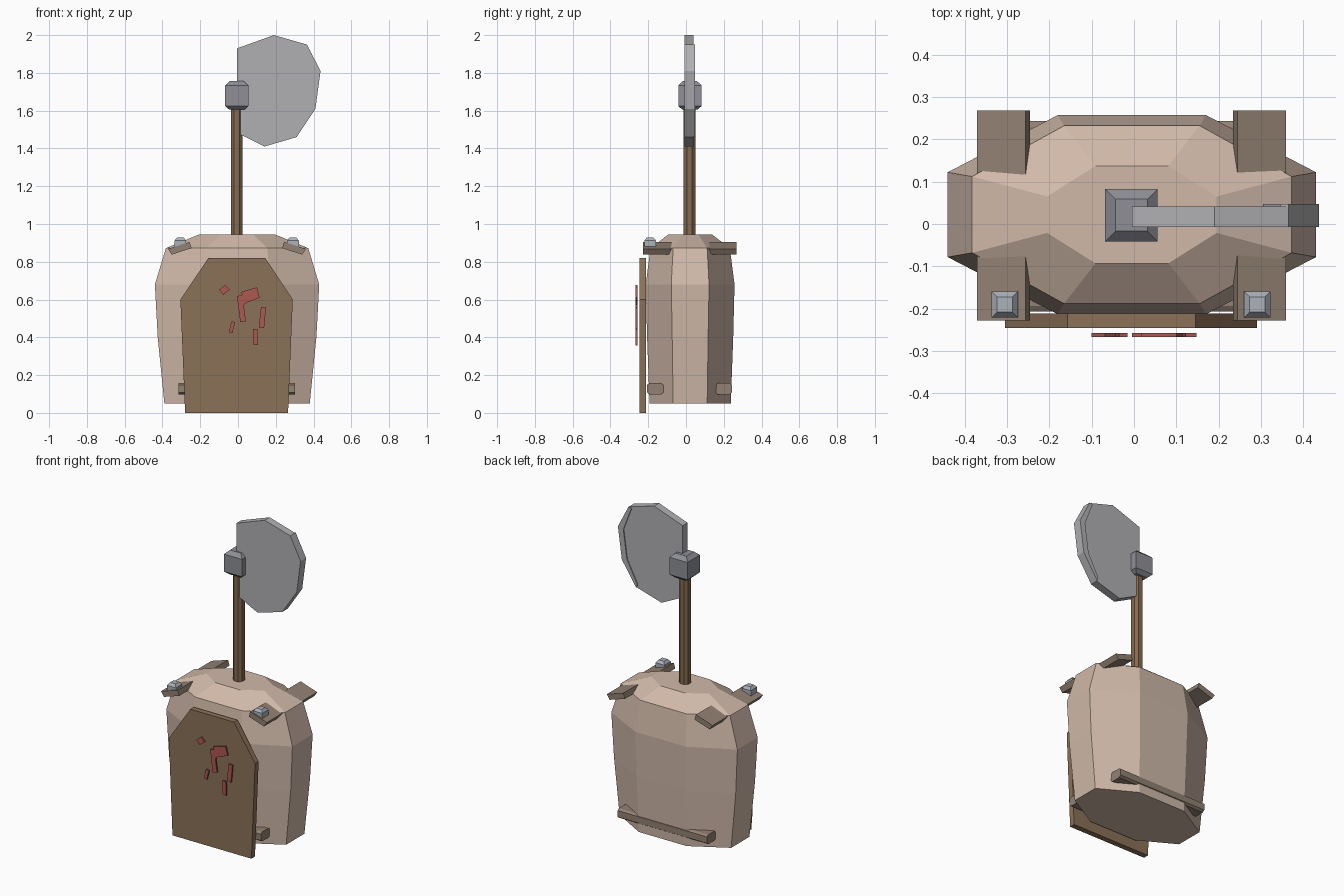
import bpy, bmesh


def material(name, r, g, b):
    m = bpy.data.materials.new(name)
    m.diffuse_color = [((c / 255 + 0.055) / 1.055) ** 2.4 for c in (r, g, b)] + [1]
    return m


TAN = material("tan body", 208, 185, 169)
PLANK = material("plank brown", 139, 113, 87)
BAR = material("weathered bar", 146, 129, 114)
POST = material("post brown", 133, 107, 80)
RED = material("red paint", 172, 88, 82)
IRON = material("dark iron", 142, 143, 150)
BLADE = material("blade steel", 176, 176, 179)
BOLT = material("bolt steel", 172, 178, 186)


def loft(name, rings, mat):
    """Skin a stack of equal-length closed rings and cap both ends."""
    bm = bmesh.new()
    loops = [[bm.verts.new(p) for p in ring] for ring in rings]
    n = len(loops[0])
    for a, b in zip(loops, loops[1:]):
        for i in range(n):
            j = (i + 1) % n
            bm.faces.new((a[i], a[j], b[j], b[i]))
    bm.faces.new(loops[0][::-1])
    bm.faces.new(loops[-1])
    bmesh.ops.recalc_face_normals(bm, faces=bm.faces)
    me = bpy.data.meshes.new(name)
    bm.to_mesh(me)
    bm.free()
    me.materials.append(mat)
    ob = bpy.data.objects.new(name, me)
    bpy.context.collection.objects.link(ob)
    return ob


def prism(name, pts, y0, y1, mat):
    """Extrude an xz outline along y."""
    return loft(name, [[(x, y, z) for x, z in pts] for y in (y0, y1)], mat)


def octagon(cx, cy, w, d, ex, ey, z):
    """Chamfered rectangle: half sizes w, d; straight edges end at ex, ey."""
    q = [(w, -ey), (w, ey), (ex, d), (-ex, d), (-w, ey), (-w, -ey), (-ex, -d), (ex, -d)]
    return [(cx + x, cy + y, z) for x, y in q]


def square(cx, cy, h, z):
    return [(cx + x * h, cy + y * h, z) for x, y in ((1, -1), (1, 1), (-1, 1), (-1, -1))]


# Bulging eight-sided body
body = [(0.385, 0.215, 0.165, 0.09, 0.05), (0.42, 0.228, 0.17, 0.095, 0.40),
        (0.435, 0.235, 0.175, 0.1, 0.68), (0.377, 0.21, 0.16, 0.09, 0.872),
        (0.2, 0.115, 0.086, 0.043, 0.945)]
loft("body", [octagon(-0.005, 0.022, *r) for r in body], TAN)

# Front plank with clipped top corners
prism("front_plank", [(-0.28, 0), (0.265, 0), (0.29, 0.6), (0.145, 0.82),
                      (-0.157, 0.82), (-0.305, 0.6)], -0.246, -0.211, PLANK)

# Thin red paint marks
marks = [
    [(-0.1, 0.652), (-0.068, 0.678), (-0.043, 0.653), (-0.078, 0.625)],
    [(-0.005, 0.618), (0.022, 0.625), (0.016, 0.64), (0.1, 0.665), (0.115, 0.61),
     (0.047, 0.584), (0.03, 0.572), (0.042, 0.485), (0.012, 0.48)],
    [(-0.048, 0.428), (-0.035, 0.485), (-0.015, 0.48), (-0.03, 0.422)],
    [(0.122, 0.56), (0.148, 0.557), (0.138, 0.448), (0.11, 0.453)],
    [(0.08, 0.445), (0.102, 0.445), (0.106, 0.358), (0.08, 0.362)],
]
for i, m in enumerate(marks):
    prism(f"paint_mark_{i + 1}", m, -0.267, -0.2575, RED)

# Tilted top bars with a bolt at each front end
tilted = [(0.25, 0.905), (0.24, 0.872), (0.345, 0.838), (0.365, 0.868)]
for side, s in (("left", -1), ("right", 1)):
    off = -0.006
    prism(f"top_bar_{side}", [(s * x + off, z) for x, z in tilted], -0.228, 0.268, BAR)
    bx = s * 0.298 - 0.007
    loft(f"bolt_{side}", [square(bx, -0.19, h, z) for h, z in
                          ((0.031, 0.872), (0.031, 0.912), (0.018, 0.928))], BOLT)

# Lower bars across front and back
for name, cy in (("front", -0.163), ("back", 0.199)):
    prof = [(-0.044, 0.108), (-0.03, 0.098), (0.03, 0.098), (0.044, 0.108),
            (0.044, 0.148), (0.03, 0.157), (-0.03, 0.157), (-0.044, 0.148)]
    loft(f"lower_bar_{name}", [[(x, cy + y, z) for y, z in prof]
                               for x in (-0.315, 0.302)], BAR)

# Upright post
loft("post", [octagon(-0.006, 0.018, 0.031, 0.031, 0.014, 0.014, z)
              for z in (0.88, 1.63)], POST)

# Iron block with chamfered ends
loft("head_block", [square(-0.006, 0.021, h, z) for h, z in
                    ((0.04, 1.605), (0.062, 1.625), (0.062, 1.733), (0.038, 1.756))], IRON)

# Round-edged blade and its raised rear cutting rim
edge = [(0.365, 1.95), (0.437, 1.81), (0.41, 1.61), (0.31, 1.46)]
prism("blade", [(-0.005, 1.93), (0.19, 2.0)] + edge + [(0.14, 1.41), (0.02, 1.47), (-0.005, 1.48)],
      -0.007, 0.041, BLADE)
prism("blade_rim", edge + [(0.305, 1.485), (0.375, 1.62), (0.4, 1.8), (0.345, 1.945)],
      0.0, 0.047, BLADE)
